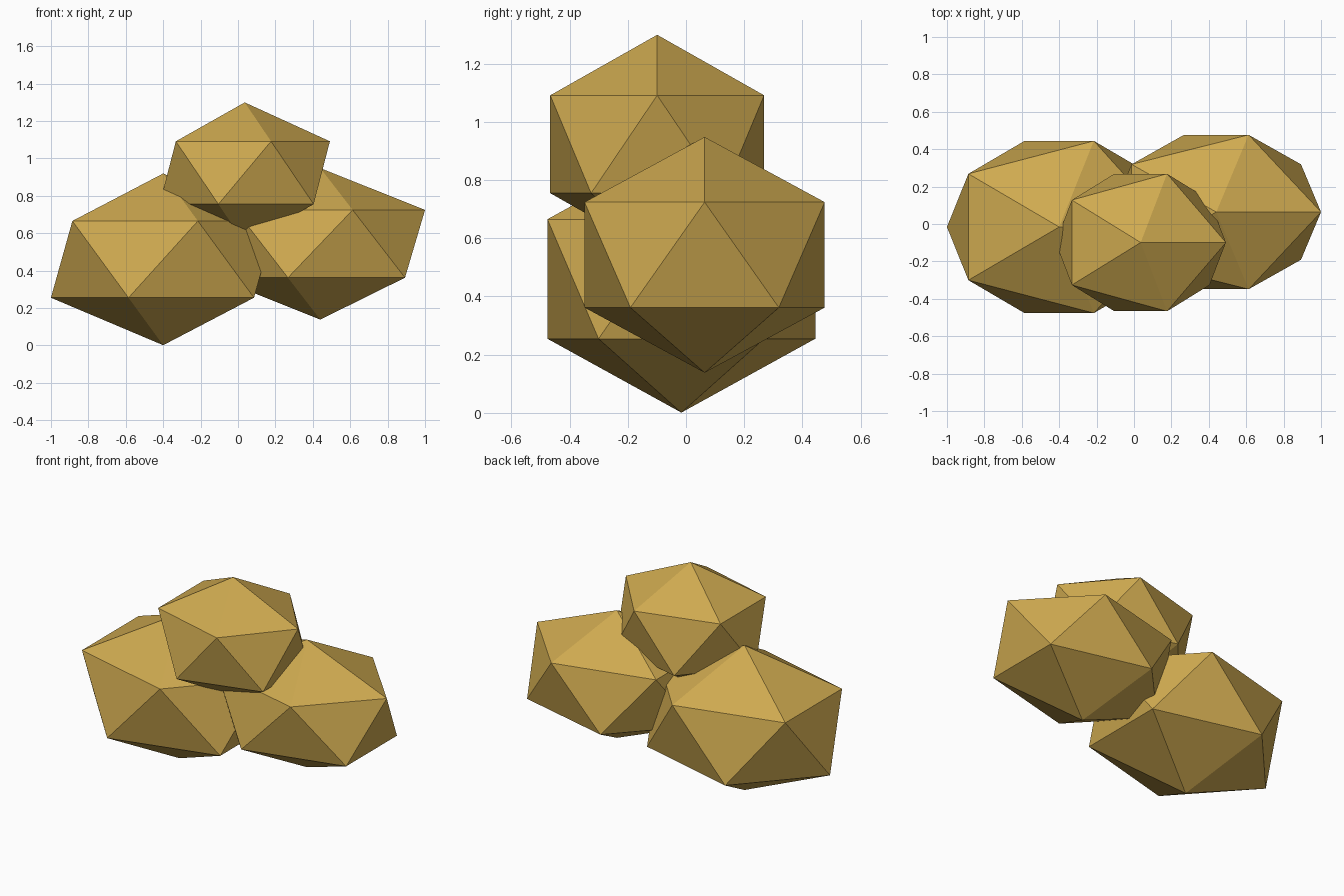
import bpy

if "Cube" in bpy.data.objects:
    bpy.data.objects.remove(bpy.data.objects["Cube"])

# Golden material shared by all lumps
gold = bpy.data.materials.new("gold")
gold.diffuse_color = (0.62, 0.40, 0.08, 1)
gold.use_nodes = True
gold.node_tree.nodes["Principled BSDF"].inputs["Base Color"].default_value = gold.diffuse_color


def nugget(name, centre, radii):
    """Flat-faced 20-sided lump, stretched along each axis."""
    bpy.ops.mesh.primitive_ico_sphere_add(subdivisions=1, radius=1, location=centre)
    ob = bpy.context.object
    ob.name = name
    ob.scale = radii
    bpy.ops.object.transform_apply(location=False, rotation=False, scale=True)
    ob.data.materials.append(gold)
    return ob


# Two lumps side by side with a smaller one on top
nugget("left_nugget", (-0.40, -0.016, 0.46), (0.671, 0.541, 0.459))
nugget("right_nugget", (0.44, 0.064, 0.543), (0.626, 0.485, 0.405))
nugget("top_nugget", (0.036, -0.099, 0.923), (0.509, 0.432, 0.376))
